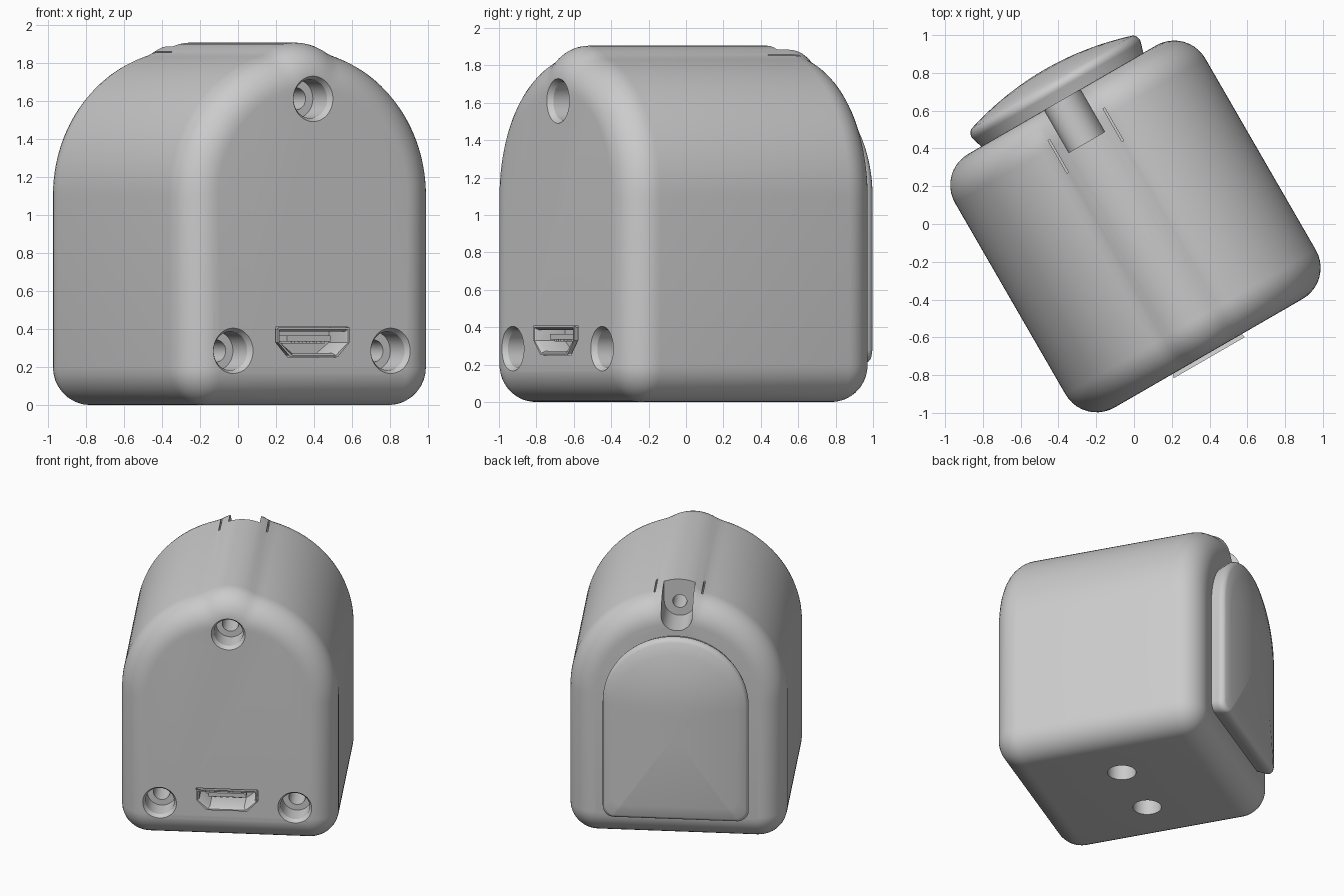
import bpy, bmesh, math
from mathutils import Vector, Matrix

if "Cube" in bpy.data.objects:
    bpy.data.objects.remove(bpy.data.objects["Cube"], do_unlink=True)

TURN = math.radians(30)      # the whole housing is turned about z
FRONT, BACK = -0.79, 0.76    # end faces along its own depth
HALF, ARCH_Z, ROUND = 0.765, 1.1, 0.19

grey = bpy.data.materials.new("housing grey")
grey.use_nodes = True
grey.diffuse_color = (0.6, 0.6, 0.6, 1)
grey.node_tree.nodes["Principled BSDF"].inputs["Base Color"].default_value = (0.6, 0.6, 0.6, 1)


def loft(name, rings, tip=None):
    """Skin closed rings of points; cap the ends, or close the last one to a tip."""
    bm = bmesh.new()
    loops = [[bm.verts.new(p) for p in ring] for ring in rings]
    n = len(loops[0])
    for a, b in zip(loops, loops[1:]):
        for i in range(n):
            j = (i + 1) % n
            bm.faces.new((a[i], a[j], b[j], b[i]))
    bm.faces.new(loops[0])
    if tip is None:
        bm.faces.new(loops[-1])
    else:
        top = bm.verts.new(tip)
        for i in range(n):
            bm.faces.new((loops[-1][i], loops[-1][(i + 1) % n], top))
    bmesh.ops.recalc_face_normals(bm, faces=bm.faces)
    mesh = bpy.data.meshes.new(name)
    bm.to_mesh(mesh)
    bm.free()
    obj = bpy.data.objects.new(name, mesh)
    bpy.context.collection.objects.link(obj)
    mesh.materials.append(grey)
    return obj


def prism(name, outline, y0, y1):
    return loft(name, [[(x, y, z) for x, z in outline] for y in (y0, y1)])


def lathe(name, steps, origin, axis, sides=40):
    """Round solid from (radius, distance) steps along an axis."""
    rot = Vector((0, 0, 1)).rotation_difference(Vector(axis)).to_matrix()
    angles = [math.tau * i / sides for i in range(sides)]
    return loft(name, [[Vector(origin) + rot @ Vector((r * math.cos(a), r * math.sin(a), d))
                        for a in angles] for r, d in steps])


def box(x0, x1, z0, z1):
    return [(x0, z0), (x1, z0), (x1, z1), (x0, z1)]


def cut(obj, cutter):
    mod = obj.modifiers.new("cut", "BOOLEAN")
    mod.operation, mod.solver, mod.object = "DIFFERENCE", "EXACT", cutter
    bpy.context.view_layer.objects.active = obj
    bpy.ops.object.modifier_apply(modifier=mod.name)
    bpy.data.objects.remove(cutter, do_unlink=True)


def arched(half, centre_z, bottom, corner, arc, steps=72):
    """Arch-topped outline with rounded bottom corners; arc(angle) is the arch radius."""
    pts = []
    for i in range(steps + 1):
        a = math.pi * i / steps
        pts.append((arc(a) * math.cos(a), centre_z + arc(a) * math.sin(a)))
    for side, start in ((-1, math.pi), (1, 1.5 * math.pi)):
        for i in range(9):
            a = start + math.pi / 2 * i / 8
            pts.append((side * (half - corner) + corner * math.cos(a),
                        bottom + corner + corner * math.sin(a)))
    return pts


def housing_section(inset):
    """Housing outline with a screw-boss ridge on top, shrunk by inset."""
    def arc(a):
        plain, boss, rise = HALF - inset, 0.295 - inset, 0.51
        reach = rise * math.sin(a) + math.sqrt(max(0, boss**2 - (rise * math.cos(a))**2))
        return (plain + reach + math.hypot(plain - reach, 0.008)) / 2 if reach > 0.6 * plain else plain
    return arched(HALF - inset, ARCH_Z, inset, 0.2 - inset, arc)


# Housing: sections lofted front to back with rolled edges
rings = []
for end, sign in ((FRONT, 1), (BACK, -1)):
    roll = []
    for i in range(11):
        a = math.pi / 2 * i / 10
        y = end + sign * ROUND * (1 - math.cos(a))
        roll.append([(x, y, z - 0) for x, z in housing_section(ROUND * (1 - math.sin(a)))])
    rings += roll if sign > 0 else roll[::-1]
# inset raises the end faces off the ground, so the outlines stay concentric
housing = loft("housing", rings)

# Counterbored screw holes in the front
for x, z in ((0, 1.61), (-0.485, 0.285), (0.47, 0.285)):
    steps = [(0.12, -0.2), (0.12, 0), (0.102, 0.03), (0.102, 0.18), (0.058, 0.18), (0.058, 0.6)]
    cut(housing, lathe("cutter", steps, (x, FRONT, z), (0, 1, 0)))

# Mounting holes underneath
for x in (-0.27, 0.25):
    cut(housing, lathe("cutter", [(0.1, -0.1), (0.1, 0.35)], (x, 0, 0), (0, 0, 1)))

# Open screw slot at the back of the ridge, with its pilot hole
SLOT_Z, SLOT_R = 1.735, 0.11
trough = [(SLOT_R * math.cos(a), SLOT_Z + SLOT_R * math.sin(a))
          for a in (math.pi + math.pi * i / 20 for i in range(21))]
cut(housing, prism("cutter", trough + [(SLOT_R, 2.2), (-SLOT_R, 2.2)], 0.5, 1.1))
cut(housing, lathe("cutter", [(0.05, -0.05), (0.05, 0.3)], (0, 0.5, SLOT_Z), (0, -1, 0)))

# Thin relief slits beside the slot
for x in (-0.168, 0.168):
    cut(housing, prism("cutter", box(x - 0.005, x + 0.005, 1.74, 2), 0.41, 0.61))


# Connector in the front
def port_outline(inset):
    w, low = 0.22 - inset, 0.25 + inset
    half = [(w, 0.41 - inset), (w, 0.33), (w - 0.075, low)]
    return [(x - 0.008, z) for x, z in half + [(-x, z) for x, z in half[::-1]]]


cut(housing, prism("cutter", port_outline(0), -1, -0.6))
shell = [(0.01, -0.59), (0.01, -0.79), (0.002, -0.812), (0.012, -0.812), (0.024, -0.79), (0.024, -0.63)]
connector_shell = loft("connector_shell",
                       [[(x, y, z) for x, z in port_outline(d)] for d, y in shell])
connector_tongue = prism("connector_tongue", box(-0.14, 0.124, 0.335, 0.365), -0.76, -0.62)
parts = [housing, connector_shell, connector_tongue]
for i in range(5):
    x = -0.008 + 0.045 * (i - 2)
    parts.append(prism("connector_pin", box(x - 0.01, x + 0.01, 0.325, 0.336), -0.75, -0.62))

# Domed cover on the back
COVER_HALF, COVER_Z = 0.515, 1.095
cover = arched(COVER_HALF, COVER_Z, 0.21, 0.07, lambda a: COVER_HALF, 48)


def cover_ring(scale, drop=None, y=None):
    ring = []
    for x, z in cover:
        x, z = x * scale, 0.9 + (z - 0.9) * scale
        t = math.hypot(x, max(z - COVER_Z, 0)) / COVER_HALF
        ring.append((x, y if y else 0.945 - 0.085 * t * t - drop, z))
    return ring


rings = [cover_ring(0.96, y=0.74), cover_ring(0.965, y=0.765), cover_ring(0.995, y=0.815)]
for scale, drop in ((1, 0.03), (0.994, 0.016), (0.98, 0.005), (0.96, 0)):
    rings.append(cover_ring(scale, drop))
rings += [cover_ring(0.12 * i, 0) for i in range(7, 0, -1)]
parts.append(loft("back_cover", rings, tip=(0, 0.945, 0.9)))

# Smooth shading with crisp edges, then turn the assembly
for obj in parts:
    bpy.ops.object.select_all(action="DESELECT")
    obj.select_set(True)
    bpy.context.view_layer.objects.active = obj
    bpy.ops.object.shade_smooth_by_angle(angle=math.radians(30))
    obj.data.transform(Matrix.Rotation(TURN, 4, "Z"))
